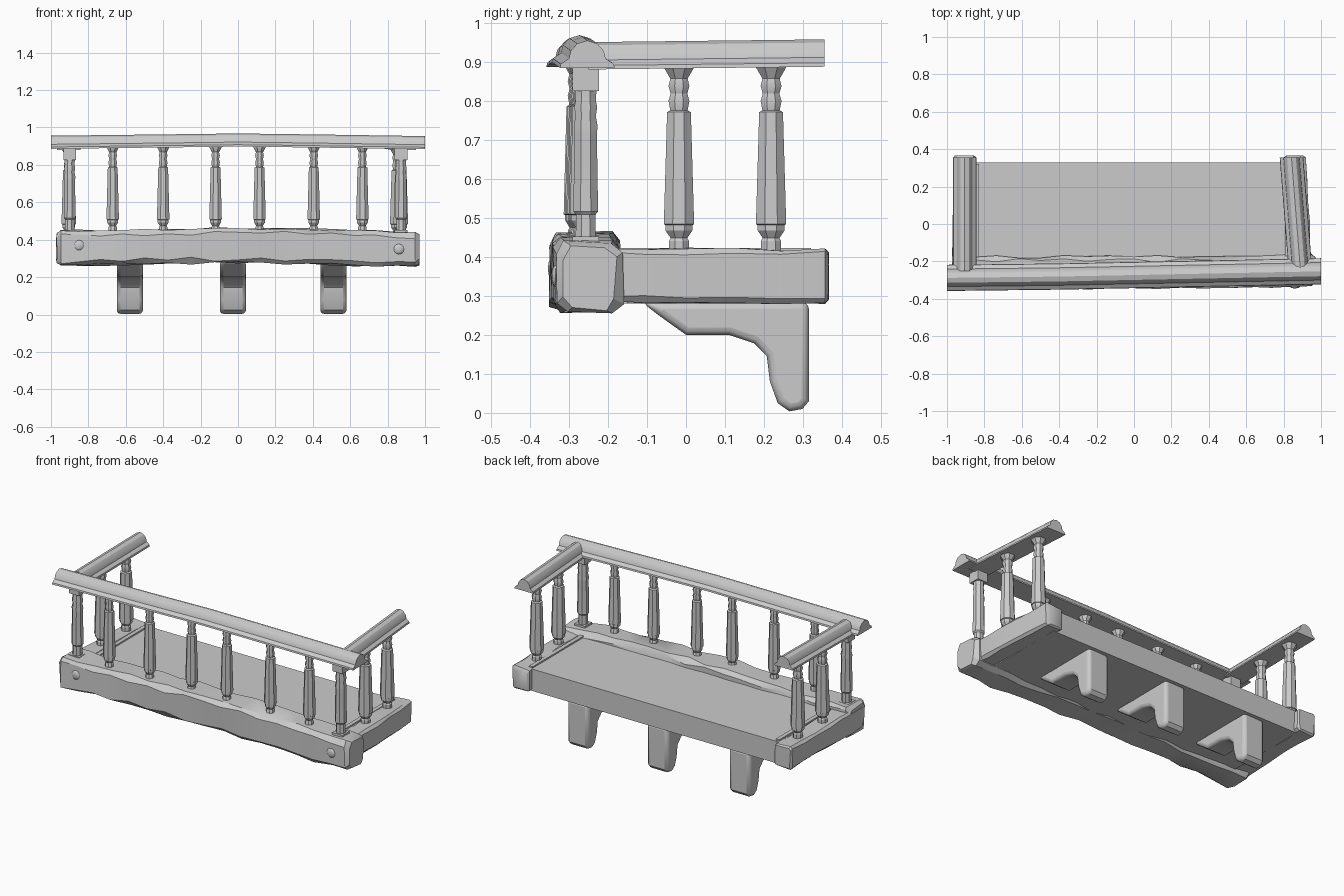
import bpy, bmesh, math, random
from mathutils import Vector

random.seed(4)
if "Cube" in bpy.data.objects:
    bpy.data.objects.remove(bpy.data.objects["Cube"])

grey = bpy.data.materials.new("weathered_grey")
grey.use_nodes = True
colour = (0.6, 0.6, 0.6, 1)
grey.diffuse_color = colour
grey.node_tree.nodes["Principled BSDF"].inputs["Base Color"].default_value = colour


def finish(name, bm, angle=35):
    bmesh.ops.recalc_face_normals(bm, faces=bm.faces)
    mesh = bpy.data.meshes.new(name)
    bm.to_mesh(mesh)
    bm.free()
    mesh.materials.append(grey)
    ob = bpy.data.objects.new(name, mesh)
    bpy.context.collection.objects.link(ob)
    bpy.ops.object.select_all(action='DESELECT')
    ob.select_set(True)
    bpy.context.view_layer.objects.active = ob
    bpy.ops.object.shade_smooth_by_angle(angle=math.radians(angle))
    return ob


def loft(name, rings, angle=35):
    """Skin a row of closed rings and cap both ends."""
    bm = bmesh.new()
    rows = [[bm.verts.new(p) for p in ring] for ring in rings]
    n = len(rows[0])
    for a, b in zip(rows, rows[1:]):
        for i in range(n):
            j = (i + 1) % n
            bm.faces.new((a[i], a[j], b[j], b[i]))
    bm.faces.new(rows[0])
    bm.faces.new(rows[-1])
    return finish(name, bm, angle)


def box(name, lo, hi):
    bm = bmesh.new()
    bmesh.ops.create_cube(bm, size=1)
    for v in bm.verts:
        v.co = [(l + h) / 2 + c * (h - l) for l, h, c in zip(lo, hi, v.co)]
    return finish(name, bm)


def lathe(name, profile, x, y, z0, z1, girth=1.0):
    """Eight-sided turned piece; profile heights run from 0 to 1."""
    rings = []
    for r, t in profile:
        angles = [math.pi / 4 * (k + 0.5) for k in range(8)]
        rings.append([Vector((x + girth * r * math.cos(a), y + girth * r * math.sin(a),
                              z0 + t * (z1 - z0))) for a in angles])
    return loft(name, rings, 30)


def lerp_path(path, t):
    """Point on a list of evenly spaced points."""
    s = t * (len(path) - 1)
    i = min(int(s), len(path) - 2)
    return Vector(path[i]).lerp(Vector(path[i + 1]), s - i)


def rough_beam(name, path, across, half_w, half_h, steps, wobble, bevel):
    """Hewn timber: a chamfered section carried along a path with hand-cut wobble."""
    along = (Vector(path[-1]) - Vector(path[0])).normalized()
    across = Vector(across)
    rings = []
    ts = [0, 0.012] + [k / steps for k in range(1, steps)] + [0.988, 1]
    for t in ts:
        end = t in (0, 1)
        shrink = bevel * 0.7 if end else 0
        w, h = half_w - shrink, half_h - shrink
        b = bevel * random.uniform(0.6, 1.3)
        section = [(-w + b, -h), (w - b, -h), (w, -h + b), (w, h - b),
                   (w - b, h), (-w + b, h), (-w, h - b), (-w, -h + b)]
        centre = lerp_path(path, t)
        rings.append([centre + across * (u + random.uniform(-wobble, wobble))
                      + Vector((0, 0, v + random.uniform(-wobble, wobble)))
                      + along * random.uniform(-wobble, wobble) * (0.3 if end else 0)
                      for u, v in section])
    return loft(name, rings, 30)


# Deck
box("deck", (-0.86, -0.3, 0.28), (0.84, 0.33, 0.413))

# Hewn edge beams
rough_beam("front_beam", [(-0.97, -0.26, 0.355), (-0.5, -0.26, 0.362), (0, -0.258, 0.37),
                          (0.5, -0.255, 0.36), (0.97, -0.25, 0.345)],
           (0, 1, 0), 0.085, 0.092, 16, 0.007, 0.022)
rough_beam("left_side_beam", [(0.885, -0.32, 0.352), (0.885, 0, 0.352), (0.86, 0.365, 0.35)],
           (1, 0, 0), 0.055, 0.068, 6, 0.004, 0.013)
rough_beam("right_side_beam", [(-0.91, -0.32, 0.352), (-0.91, 0, 0.352), (-0.905, 0.365, 0.35)],
           (1, 0, 0), 0.06, 0.068, 6, 0.004, 0.013)

# Thin ledges where the side beams meet the deck
for side, x in (("left", 0.82), ("right", -0.84)):
    box(side + "_deck_strip", (x - 0.012, -0.18, 0.4), (x + 0.012, 0.32, 0.422))

# Peg heads on the front beam
for side, x, y, z in (("right", -0.85, -0.344, 0.37), ("left", 0.86, -0.335, 0.35)):
    bm = bmesh.new()
    bmesh.ops.create_uvsphere(bm, u_segments=8, v_segments=6, radius=0.028)
    for v in bm.verts:
        v.co = Vector((v.co.x + x, v.co.y * 0.35 + y, v.co.z + z))
    finish(side + "_peg", bm, 60)

# Moulded handrails
half = [(0.07, 0), (0.068, 0.01), (0.047, 0.024), (0.042, 0.044), (0.026, 0.062)]
moulding = half + [(0, 0.07)] + [(-u, v) for u, v in reversed(half)]


def handrail(name, path, across, width=1.0):
    across = Vector(across)
    return loft(name, [[Vector(p) + across * u * width + Vector((0, 0, v))
                        for u, v in moulding] for p in path], 30)


handrail("front_rail", [(-1, -0.288, 0.886), (-0.4, -0.281, 0.893), (0, -0.273, 0.898),
                        (0.4, -0.265, 0.893), (1, -0.253, 0.884)], (0, 1, 0))
handrail("left_side_rail", [(0.89, -0.25, 0.88), (0.842, 0.355, 0.887)], (1, 0, 0), 0.9)
handrail("right_side_rail", [(-0.905, -0.25, 0.88), (-0.905, 0.355, 0.887)], (1, 0, 0), 0.9)

# Turned balusters
turning = [(0.028, 0), (0.028, 0.06), (0.023, 0.075), (0.037, 0.115), (0.037, 0.145),
           (0.042, 0.15), (0.033, 0.75), (0.024, 0.76), (0.029, 0.81), (0.023, 0.85),
           (0.029, 0.89), (0.024, 0.93), (0.042, 0.99), (0.042, 1)]
for i, x in enumerate((-0.67, -0.4, -0.12, 0.115, 0.405, 0.665)):
    lathe(f"front_baluster_{i + 1}", turning, x, -0.272 + 0.012 * x, 0.44, 0.9, 0.86)
for i, y in enumerate((-0.018, 0.218)):
    lathe(f"left_baluster_{i + 1}", turning, 0.869 - 0.08 * y, y, 0.412, 0.89)
    lathe(f"right_baluster_{i + 1}", turning, -0.905, y, 0.412, 0.89)

# Corner posts with square base and cap
post = [(0.028, 0), (0.027, 0.17), (0.034, 0.19), (0.034, 0.24), (0.031, 0.68),
        (0.033, 0.74), (0.028, 0.8), (0.032, 0.86), (0.028, 0.9), (0.031, 1)]
for side, x in (("left", 0.872), ("right", -0.9)):
    y = -0.257
    lathe(side + "_post", post, x, y, 0.44, 0.84)
    box(side + "_post_base", (x - 0.035, y - 0.034, 0.41), (x + 0.035, y + 0.034, 0.452))
    box(side + "_post_cap", (x - 0.034, y - 0.034, 0.825), (x + 0.034, y + 0.034, 0.895))

# Carved support brackets
outline = [(-0.115, 0.285), (-0.07, 0.25), (0, 0.2), (0.11, 0.2), (0.175, 0.178),
           (0.207, 0.145), (0.215, 0.08), (0.235, 0.025), (0.265, 0.004), (0.298, 0.01),
           (0.315, 0.03), (0.315, 0.285)]
for i, x in enumerate((-0.578, -0.027, 0.51)):
    ob = loft(f"bracket_{i + 1}", [[(x + s, y, z) for y, z in outline] for s in (-0.07, 0.07)])
    bevel = ob.modifiers.new("rounded_edges", 'BEVEL')
    bevel.width = 0.025
    bevel.segments = 3
    bevel.limit_method = 'ANGLE'
    bevel.angle_limit = math.radians(60)
